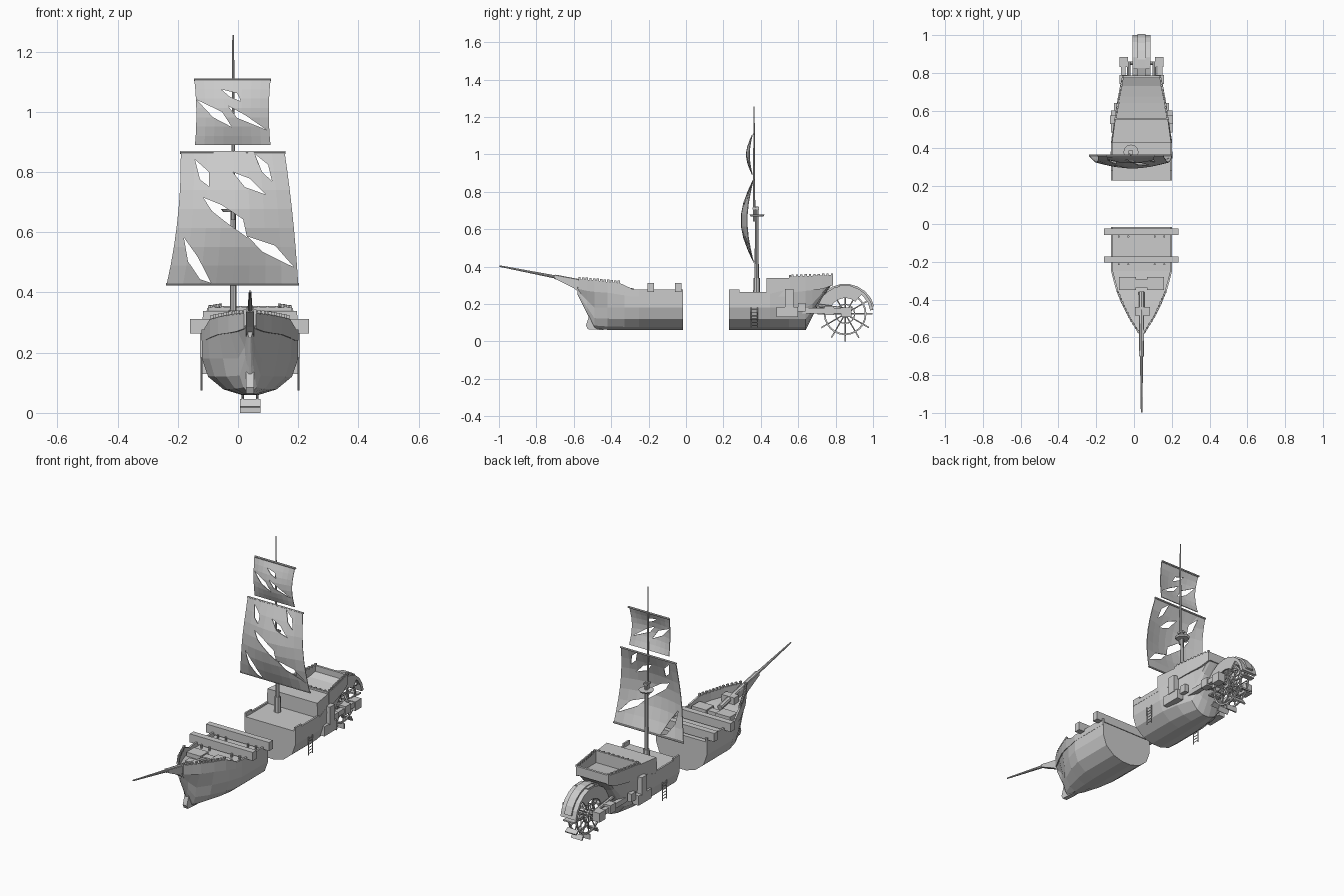
import bpy, bmesh, math
from mathutils import Vector

if "Cube" in bpy.data.objects:
    bpy.data.objects.remove(bpy.data.objects["Cube"])

C = 0.04  # hull centreline in x


def mesh(name, verts, faces):
    bm = bmesh.new()
    vs = [bm.verts.new(v) for v in verts]
    for f in faces:
        bm.faces.new([vs[i] for i in f])
    bmesh.ops.recalc_face_normals(bm, faces=bm.faces)
    me = bpy.data.meshes.new(name)
    bm.to_mesh(me)
    bm.free()
    ob = bpy.data.objects.new(name, me)
    bpy.context.collection.objects.link(ob)
    return ob


def loft(name, rings, caps=True, closed=False):
    n, m = len(rings[0]), len(rings)
    faces = [(i * n + j, i * n + (j + 1) % n, (i + 1) % m * n + (j + 1) % n, (i + 1) % m * n + j)
             for i in range(m if closed else m - 1) for j in range(n)]
    if caps and not closed:
        faces += [tuple(range(n)), tuple(range((m - 1) * n, m * n))]
    return mesh(name, [p for r in rings for p in r], faces)


def box(name, x0, x1, y0, y1, z0, z1):
    return loft(name, [[(x0, y, z0), (x1, y, z0), (x1, y, z1), (x0, y, z1)] for y in (y0, y1)])


def pair(name, d0, d1, *yz):
    for s, side in ((1, "right"), (-1, "left")):
        box(f"{name}_{side}", C + s * d0, C + s * d1, *yz)


def rod(name, p, q, r0, r1=None, n=8):
    p, q = Vector(p), Vector(q)
    rot = (q - p).to_track_quat('Z', 'Y')
    ring = lambda c, r: [c + rot @ Vector((r * math.cos(2 * math.pi * i / n), r * math.sin(2 * math.pi * i / n), 0))
                         for i in range(n)]
    return loft(name, [ring(p, r0), ring(q, r1 or r0)])


def hull(name, stations):
    # station: y, deck half width, side half width, deck z, side z, keel z
    rings = []
    for y, wt, wm, zt, zm, zb in stations:
        half = [(wt, zt), (wm, zm)] + [(wm * a, zb + (zm - zb) * b) for a, b in ((.87, .5), (.55, .15), (.18, 0))]
        rings.append([(C + w, y, z) for w, z in half] + [(C - w, y, z) for w, z in reversed(half)])
    return loft(name, rings)


def wall(name, pts, t=.01):
    # bulwark on both sides; point: y, half width, bottom z, top z
    for s, side in ((1, "right"), (-1, "left")):
        loft(f"{name}_{side}", [[(C + s * w, y, a), (C + s * (w - t), y, a),
                                 (C + s * (w - t), y, b), (C + s * w, y, b)] for y, w, a, b in pts])


def rail_posts(name, p, q, n):
    # short posts and rail along a bulwark; p, q: y, half width, z
    for s in (1, -1):
        a, b = [Vector((C + s * (w - .005), y, z)) for y, w, z in (p, q)]
        for i in range(n):
            c = a.lerp(b, i / (n - 1))
            box(name, c.x - .005, c.x + .005, c.y - .006, c.y + .006, c.z - .006, c.z + .008)


def arc(name, hx, r0, r1, a0, a1, n, x=C):
    # ring sector around the paddle axle
    full = a1 - a0 == 360
    rings = []
    for i in range(n if full else n + 1):
        a = math.radians(a0 + (a1 - a0) * i / n)
        rings.append([(x + dx, WY + r * math.cos(a), WZ + r * math.sin(a))
                      for dx, r in ((-hx, r0), (hx, r0), (hx, r1), (-hx, r1))])
    return loft(name, rings, closed=full)


# Front half of the broken hull
hull("bow_hull", [(-.015, .16, .16, .255, .18, .06), (-.25, .16, .16, .255, .18, .06),
                  (-.33, .14, .135, .26, .18, .06), (-.42, .105, .09, .27, .18, .062),
                  (-.49, .07, .04, .275, .18, .068), (-.53, .045, .018, .28, .22, .15),
                  (-.58, .016, .008, .29, .27, .25)])
wall("bow_side_bulwark", [(-.015, .161, .24, .277), (-.25, .161, .24, .277), (-.29, .151, .24, .277)])
wall("forecastle_bulwark", [(-.29, .151, .24, .282), (-.355, .133, .25, .312), (-.42, .107, .26, .318),
                            (-.49, .072, .265, .326), (-.53, .047, .27, .33), (-.575, .02, .28, .333)])
rail_posts("forecastle_rail_post", (-.36, .131, .317), (-.49, .072, .329), 8)
rail_posts("forecastle_rail_post", (-.51, .06, .331), (-.57, .022, .335), 4)

# Stem and beakhead
stem = [(-.44, .06), (-.525, .065), (-.535, .085), (-.51, .16), (-.515, .20), (-.545, .24), (-.60, .285),
        (-.70, .335), (-.70, .352), (-.57, .325), (-.44, .28)]
loft("stem", [[(C + dx, y, z) for y, z in stem] for dx in (-.013, .013)])
rod("bowsprit", (C, -.36, .278), (C, -.70, .345), .015, .012)
rod("bowsprit_tip", (C, -.66, .337), (C, -.998, .403), .009, .004)

# Cross beams and forecastle fittings
for y in (-.205, -.058):
    box("cross_beam", -.16, .236, y, y + .034, .264, .312)
    for d in (-.12, -.07, .07, .12):
        rod("beam_peg", (C + d, y - .008, .25), (C + d, y - .008, .275), .006, n=6)
pair("hatch_block", .03, .12, -.35, -.28, .255, .285)
box("hatch_middle", C - .03, C + .03, -.335, -.295, .255, .278)
box("bowsprit_bitt", .005, .085, -.485, -.44, .265, .31)

# Rear half of the broken hull
hull("stern_hull", [(.23, .16, .16, .255, .18, .06), (.45, .16, .16, .255, .18, .06),
                    (.55, .142, .142, .28, .18, .06), (.64, .128, .11, .29, .18, .06),
                    (.675, .122, .10, .295, .20, .13), (.73, .112, .098, .305, .26, .235),
                    (.78, .10, .095, .325, .315, .305)])
wall("waist_bulwark", [(.23, .161, .24, .277), (.285, .161, .24, .277)])
wall("waist_rear_bulwark", [(.285, .161, .24, .265), (.44, .161, .24, .265)])
loft("cabin", [[(C - w, y, .24), (C + w, y, .24), (C + w * .97, y, z), (C - w * .97, y, z)]
               for y, w, z in ((.43, .161, .338), (.56, .143, .34))])
wall("poop_bulwark", [(.555, .143, .26, .347), (.64, .131, .27, .35), (.73, .114, .28, .352),
                      (.785, .102, .30, .355)])
box("poop_front_rail", C - .14, C + .14, .55, .562, .33, .35)
box("stern_rail", C - .102, C + .102, .772, .785, .305, .355)
rail_posts("poop_rail_post", (.57, .14, .349), (.78, .103, .355), 10)
for i in range(9):
    box("poop_front_post", C - .127 + i * .03, C - .117 + i * .03, .551, .561, .345, .355)

# Side boxes, ladders and window trims
pair("side_engine", .125, .163, .485, .60, .13, .185)
pair("side_pipe_box", .13, .166, .53, .575, .18, .28)
pair("side_trim", .12, .145, .60, .64, .16, .205)
for s in (1, -1):
    x = C + s * .161
    for y in (.347, .383):
        rod("ladder_stringer", (x, y, .075), (x, y, .18), .003, n=4)
    for i in range(6):
        rod("ladder_rung", (x, .347, .085 + i * .017), (x, .383, .085 + i * .017), .0025, n=4)

# Paddle wheel
WY, WZ = .851, .147
for s in (1, -1):
    arc("wheel_rim", .004, .105, .114, 0, 360, 24, C + s * .024)
    arc("wheel_inner_ring", .003, .048, .054, 0, 360, 16, C + s * .024)
for i in range(12):
    a = math.radians(30 * i + 30)
    d, t = Vector((0, math.cos(a), math.sin(a))), Vector((0, -math.sin(a), math.cos(a))) * .004
    c = Vector((0, WY, WZ))
    for s in (1, -1):
        o = Vector((C + s * .024, 0, 0))
        rod("wheel_spoke", c + o + d * .01, c + o + d * .138, .0035, n=5)
    loft("paddle", [[c + d * r + Vector((C + x, 0, 0)) + k * t for x, k in
                     ((-.034, -1), (.034, -1), (.034, 1), (-.034, 1))] for r in (.118, .147)])
rod("wheel_hub", (C - .035, WY, WZ), (C + .035, WY, WZ), .02, n=10)
rod("wheel_axle", (C - .10, WY, WZ + .005), (C + .10, WY, WZ + .005), .01)

# Wheel cover and support arms
arc("wheel_cover", .048, .135, .152, 8, 165, 9)
arc("wheel_cover_ridge", .022, .15, .161, 15, 150, 8)
for s in (1, -1):
    arc("wheel_cover_side", .004, .085, .14, 50, 170, 7, C + s * .044)
box("cover_top_box", C - .042, C + .042, .82, .88, .275, .302)
box("cover_bracket", C - .045, C + .045, .68, .76, .20, .25)
pair("support_arm", .085, .11, .59, .85, .15, .178)
pair("axle_bearing", .072, .116, .83, .885, .13, .182)
pair("arm_collar", .078, .118, .74, .79, .142, .19)
for s in (1, -1):
    rod("support_pipe", (C + s * .068, .64, .20), (C + s * .068, .86, .17), .01)

# Mast with top platform
MX = -.016
rod("mast_foot", (MX, .378, .25), (MX, .378, .34), .019, .017)
rod("lower_mast", (MX, .378, .25), (MX, .378, .72), .012, .009)
rod("upper_mast", (MX, .364, .64), (MX, .364, 1.255), .007, .003)
rod("mast_platform", (MX, .38, .668), (MX, .38, .677), .034, .04, n=12)
box("mast_cap", MX - .012, MX + .012, .355, .39, .705, .715)


def sail(name, left, right, z0, z1, ymid, bulge, holes):
    # left / right: x at bottom, middle and top of each edge
    nu, nv = 8, 7
    verts = []
    for j in range(nv + 1):
        v = j / nv
        q = lambda e: e[0] * (1 - v) * (1 - 2 * v) + 4 * e[1] * v * (1 - v) + e[2] * v * (2 * v - 1)
        for i in range(nu + 1):
            u = i / nu
            d = bulge * math.sin(math.pi * v) * (.5 + .5 * math.sin(math.pi * u))
            verts.append((q(left) + (q(right) - q(left)) * u, ymid - d, z0 + (z1 - z0) * v))
    n = nu + 1
    ob = mesh(name, verts, [(j * n + i, j * n + i + 1, j * n + n + i + 1, j * n + n + i)
                            for j in range(nv) for i in range(nu)])
    so = ob.modifiers.new("thickness", 'SOLIDIFY')
    so.thickness = .004
    so.offset = 0
    cutters = [loft("tear_cutter", [[(x, y, z) for x, z in h] for y in (.2, .5)]) for h in holes]
    for c in cutters:
        c.hide_render = True
        b = ob.modifiers.new("tear", 'BOOLEAN')
        b.operation, b.solver, b.object = 'DIFFERENCE', 'EXACT', c
    dg = bpy.context.evaluated_depsgraph_get()
    me = bpy.data.meshes.new_from_object(ob.evaluated_get(dg))
    ob.modifiers.clear()
    ob.data = me
    for c in cutters:
        bpy.data.objects.remove(c)


# Torn sails
sail("main_sail", (-.237, -.2, -.19), (.2, .182, .155), .427, .865, .36, .066, [
    [(-.143, .842), (-.096, .80), (-.096, .752), (-.126, .775)],
    [(-.017, .80), (.04, .778), (.093, .725), (.023, .75)],
    [(.056, .86), (.10, .825), (.113, .77), (.08, .80)],
    [(-.116, .716), (-.053, .69), (.017, .643), (.03, .583), (-.043, .636), (-.086, .67)],
    [(-.18, .583), (-.133, .517), (-.09, .432), (-.126, .444), (-.166, .503)],
    [(.033, .586), (.123, .556), (.187, .483), (.08, .536)]])
sail("top_sail", (-.143, -.138, -.145), (.108, .102, .108), .89, 1.105, .355, .032, [
    [(-.137, 1.04), (-.053, 1.0), (-.02, .949), (-.083, .982)],
    [(-.056, 1.075), (-.003, 1.062), (.01, 1.035), (-.027, 1.05)],
    [(-.033, 1.02), (.023, .99), (.095, .94), (-.003, .98)]])
for nm, x0, x1, z in (("main_yard", -.193, .158, .865), ("main_foot_yard", -.239, .202, .427),
                      ("top_yard", -.147, .11, 1.107)):
    rod(nm, (x0, .362, z), (x1, .362, z), .005, n=6)
